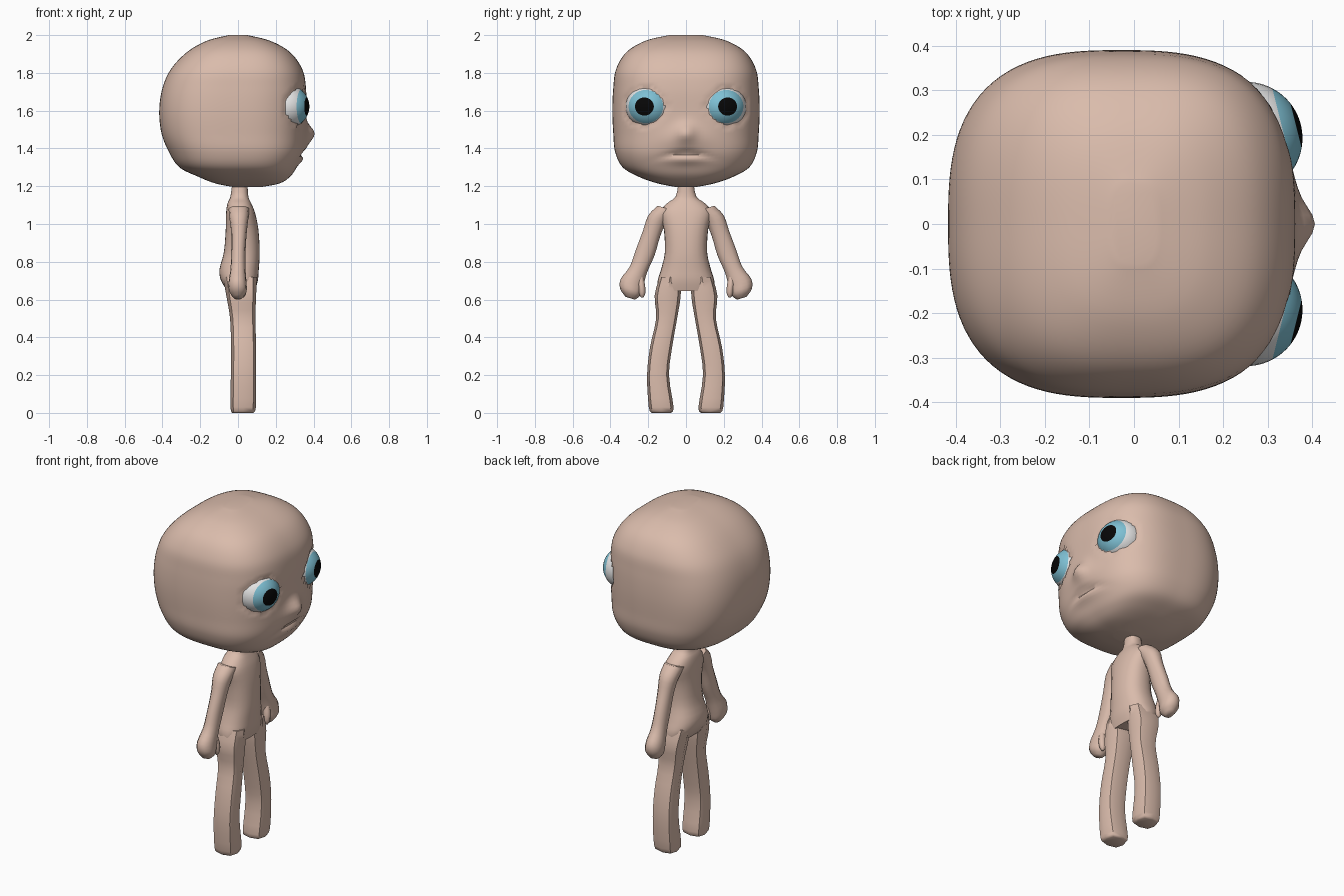
import bpy, bmesh, math
from mathutils import Matrix, Vector

cube = bpy.data.objects.get("Cube")
if cube:
    bpy.data.objects.remove(cube, do_unlink=True)


def material(name, r, g, b):
    m = bpy.data.materials.new(name)
    m.use_nodes = True
    m.diffuse_color = (r, g, b, 1)
    m.node_tree.nodes["Principled BSDF"].inputs["Base Color"].default_value = (r, g, b, 1)
    return m


SKIN = material("skin", 0.70, 0.50, 0.41)
WHITE = material("eye white", 0.85, 0.85, 0.85)
BLUE = material("iris blue", 0.21, 0.53, 0.66)
BLACK = material("pupil black", 0.002, 0.002, 0.002)


def finish(name, bm, mats, angle):
    bmesh.ops.recalc_face_normals(bm, faces=bm.faces)
    mesh = bpy.data.meshes.new(name)
    bm.to_mesh(mesh)
    bm.free()
    for m in mats:
        mesh.materials.append(m)
    ob = bpy.data.objects.new(name, mesh)
    bpy.context.collection.objects.link(ob)
    bpy.ops.object.select_all(action="DESELECT")
    ob.select_set(True)
    bpy.context.view_layer.objects.active = ob
    bpy.ops.object.shade_smooth_by_angle(angle=math.radians(angle))
    return ob


def smooth_keys(keys, steps):
    """Catmull-Rom interpolation between section keys."""
    keys = [Vector(k) for k in keys]
    rows = []
    for i in range(len(keys) - 1):
        a, b = keys[max(i - 1, 0)], keys[i]
        c, d = keys[i + 1], keys[min(i + 2, len(keys) - 1)]
        for s in range(steps):
            t = s / steps
            rows.append(0.5 * (2 * b + (c - a) * t + (2 * a - 5 * b + 4 * c - d) * t ** 2
                               + (3 * b - a - 3 * c + d) * t ** 3))
    return rows + [keys[-1]]


def loft(name, keys, side=1, segs=16, power=2.4, steps=3, shear=0, angle=60, shape=None):
    """Stack rounded-box sections given as (z, back x, front x, y start, y end)."""
    bm = bmesh.new()
    rings = []
    for z, x0, x1, y0, y1 in smooth_keys(keys, steps):
        ring = []
        for i in range(segs):
            t = math.tau * i / segs
            c, s = math.cos(t), math.sin(t)
            r = (abs(c) ** power + abs(s) ** power) ** (-1 / power)
            dy = (y1 - y0) / 2 * r * s
            p = Vector(((x0 + x1) / 2 + (x1 - x0) / 2 * r * c,
                        side * ((y0 + y1) / 2 + dy), z + shear * dy))
            ring.append(bm.verts.new(shape(p) if shape else p))
        rings.append(ring)
    for a, b in zip(rings, rings[1:]):
        for i in range(segs):
            j = (i + 1) % segs
            bm.faces.new((a[i], a[j], b[j], b[i]))
    bm.faces.new(rings[0])
    bm.faces.new(rings[-1])
    return finish(name, bm, [SKIN], angle)


# Eye placement, shared by the sockets and the eyeballs
EYE = Vector((0.25, 0.192, 1.622))
EYE_SIZE = Vector((0.128, 0.127, 0.118))


def eye_matrix(side):
    place = Matrix.Translation((EYE.x, side * EYE.y, EYE.z))
    turn = Matrix.Rotation(side * math.radians(14), 4, "Z")
    return place @ turn @ Matrix.Diagonal((*EYE_SIZE, 1))


SOCKETS = [(eye_matrix(s), eye_matrix(s).inverted()) for s in (-1, 1)]


def bump(d, width):
    return math.exp(-(d / width) ** 2)


def face_shape(p):
    """Raise the nose and lips, crease the mouth and press in the eye sockets."""
    if p.x > 0.1:
        y, z = p.y, p.z
        p.x += 0.034 * bump(y, 0.05) * bump(z - 1.485, 0.045)
        p.x += 0.022 * bump(y, 0.12) * bump(z - 1.45, 0.06)
        p.x += 0.012 * bump(y, 0.09) * bump(z - 1.34, 0.025)
        p.x -= 0.02 * bump(y / 0.11, 1) * bump(z - 1.372 + y * y, 0.014)
        for to_world, to_eye in SOCKETS:
            q = to_eye @ p
            if q.length < 1.1 and q.x > -0.45:
                p = to_world @ (q * min(1, 0.93 / q.length))
    return p


# Head
head_rows = [(1.195, -0.02, 0.12, 0.05), (1.215, -0.12, 0.22, 0.15), (1.25, -0.21, 0.275, 0.25),
             (1.30, -0.31, 0.31, 0.335), (1.38, -0.365, 0.345, 0.375), (1.48, -0.405, 0.355, 0.385),
             (1.60, -0.417, 0.36, 0.39), (1.72, -0.40, 0.36, 0.385), (1.82, -0.355, 0.34, 0.37),
             (1.91, -0.27, 0.275, 0.315), (1.97, -0.165, 0.17, 0.215), (2.0, -0.05, 0.05, 0.09)]
loft("head", [(z, b, f, -w, w) for z, b, f, w in head_rows],
     segs=120, power=2.8, steps=6, shape=face_shape)

# Torso and neck
torso_rows = [(0.645, -0.055, 0.09, 0.15), (0.70, -0.09, 0.105, 0.15), (0.76, -0.098, 0.11, 0.132),
              (0.85, -0.075, 0.115, 0.112), (0.97, -0.065, 0.108, 0.117), (1.06, -0.063, 0.09, 0.135),
              (1.11, -0.055, 0.07, 0.10), (1.145, -0.04, 0.055, 0.055), (1.22, -0.03, 0.05, 0.04)]
loft("torso", [(z, b, f, -w, w) for z, b, f, w in torso_rows], segs=24)

for side, label in ((1, "left"), (-1, "right")):
    # Leg with a blunt foot
    loft(label + "_leg",
         [(0, -0.03, 0.08, 0.08, 0.18), (0.03, -0.04, 0.095, 0.066, 0.197),
          (0.2, -0.038, 0.096, 0.09, 0.206), (0.35, -0.037, 0.096, 0.073, 0.19),
          (0.5, -0.042, 0.092, 0.047, 0.158), (0.62, -0.062, 0.096, 0.028, 0.166),
          (0.72, -0.08, 0.1, 0.03, 0.14)],
         side, segs=8, power=2.8, angle=42)

    # Arm and mitten hand
    loft(label + "_arm",
         [(1.08, -0.05, 0.06, 0.04, 0.15), (1.03, -0.045, 0.055, 0.1, 0.2),
          (0.95, -0.036, 0.046, 0.136, 0.228), (0.85, -0.036, 0.04, 0.166, 0.265),
          (0.76, -0.04, 0.04, 0.205, 0.298), (0.69, -0.05, 0.045, 0.226, 0.346),
          (0.64, -0.045, 0.045, 0.24, 0.348), (0.607, -0.02, 0.02, 0.27, 0.32)],
         side, segs=12, power=2.2, shear=0.3)

    # Thumb
    loft(label + "_thumb",
         [(0.72, 0, 0.035, 0.225, 0.26), (0.67, 0.002, 0.045, 0.216, 0.254),
          (0.63, 0.006, 0.042, 0.216, 0.248), (0.61, 0.018, 0.03, 0.226, 0.238)],
         side, segs=8, power=2)

    # Eyeball with iris and pupil as bands around the gaze axis
    bm = bmesh.new()
    bmesh.ops.create_uvsphere(bm, u_segments=32, v_segments=30, radius=1,
                              matrix=Matrix.Rotation(math.pi / 2, 4, "Y"))
    for f in bm.faces:
        tilt = f.calc_center_median().angle(Vector((1, 0, 0)))
        f.material_index = 2 if tilt < math.radians(24) else 1 if tilt < math.radians(48) else 0
    bmesh.ops.transform(bm, matrix=eye_matrix(side), verts=bm.verts)
    finish(label + "_eye", bm, [WHITE, BLUE, BLACK], 60)
